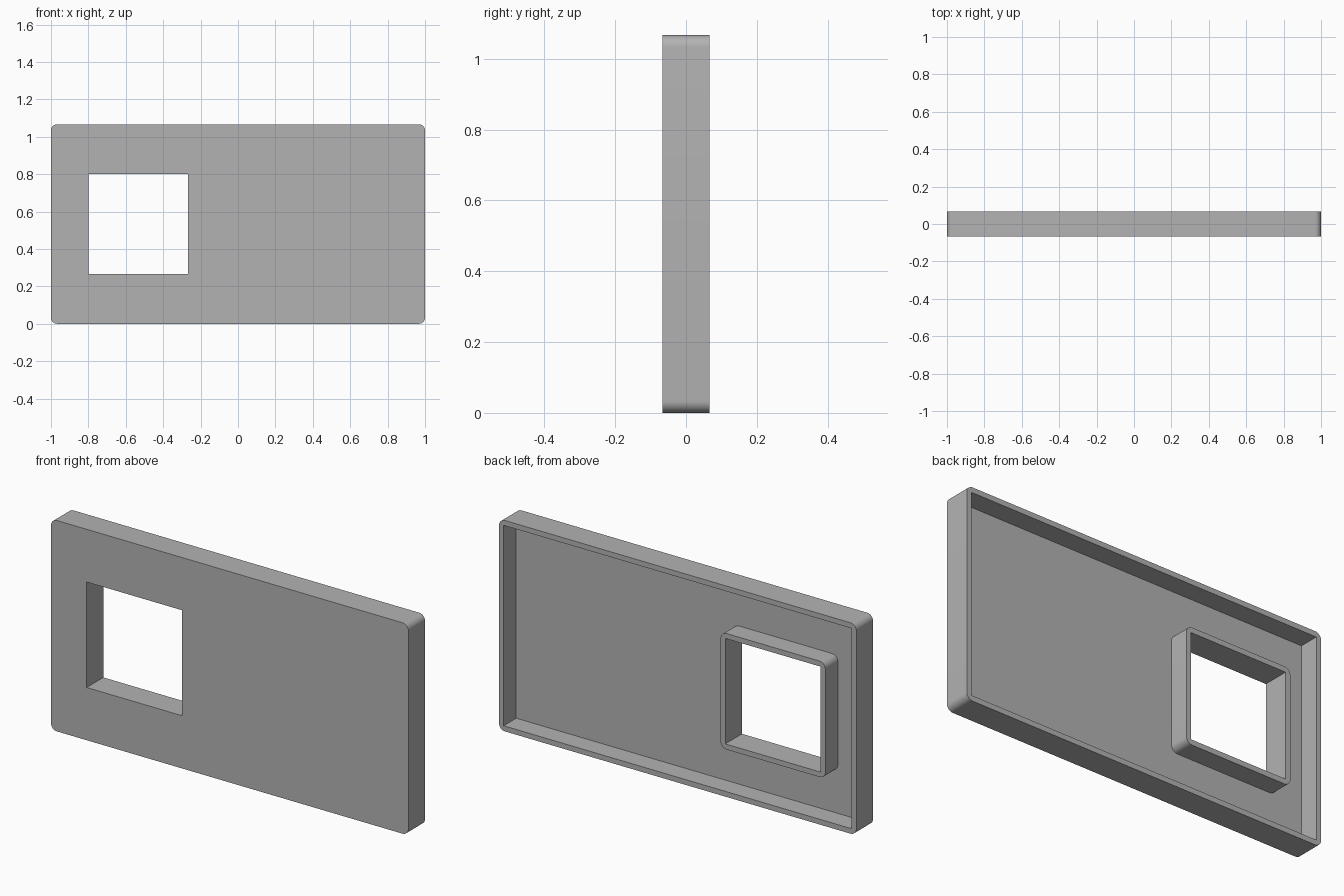
import bpy
import bmesh
import math

cube = bpy.data.objects.get("Cube")
if cube:
    bpy.data.objects.remove(cube, do_unlink=True)

U = 1 / 30                    # one design unit
WIDTH, DEPTH, HEIGHT = 60 * U, 4 * U, 32 * U
WALL, FLOOR, RADIUS = 0.8 * U, 1 * U, 1 * U
FRONT, BACK = -DEPTH / 2, DEPTH / 2
HOLE_X, HOLE_SIZE = -16 * U, 16 * U

grey = bpy.data.materials.new("plain_grey")
grey.use_nodes = True
colour = (0.45, 0.45, 0.45, 1)
grey.diffuse_color = colour
grey.node_tree.nodes["Principled BSDF"].inputs["Base Color"].default_value = colour


def block(name, cx, width, height, y0, y1, radius=0):
    """Upright block at mid height, with its four depth edges rounded."""
    bm = bmesh.new()
    bmesh.ops.create_cube(bm, size=1)
    for v in bm.verts:
        v.co.x = cx + v.co.x * width
        v.co.z = HEIGHT / 2 + v.co.z * height
        v.co.y = y0 if v.co.y < 0 else y1
    if radius:
        edges = [e for e in bm.edges
                 if abs(e.verts[0].co.y - e.verts[1].co.y) > 1e-5]
        bmesh.ops.bevel(bm, geom=edges, offset=radius, segments=8,
                        profile=0.5, affect='EDGES')
    bmesh.ops.recalc_face_normals(bm, faces=bm.faces)
    mesh = bpy.data.meshes.new(name)
    bm.to_mesh(mesh)
    bm.free()
    mesh.materials.append(grey)
    obj = bpy.data.objects.new(name, mesh)
    bpy.context.collection.objects.link(obj)
    return obj


# Outer panel, hollow recess, raised window frame and window opening
panel = block("cover_panel", 0, WIDTH, HEIGHT, FRONT, BACK, RADIUS)
recess = block("recess_cutter", 0, WIDTH - 2 * WALL, HEIGHT - 2 * WALL,
               FRONT + FLOOR, BACK + U)
frame_size = HOLE_SIZE + 2 * WALL
frame = block("window_frame", HOLE_X, frame_size, frame_size,
              FRONT + FLOOR / 2, BACK, RADIUS)
opening = block("window_cutter", HOLE_X, HOLE_SIZE, HOLE_SIZE,
                FRONT - U, BACK + U)

# Combine into one solid
bpy.ops.object.select_all(action='DESELECT')
bpy.context.view_layer.objects.active = panel
panel.select_set(True)
for tool, operation in ((recess, 'DIFFERENCE'), (frame, 'UNION'),
                        (opening, 'DIFFERENCE')):
    tool.hide_render = True
    mod = panel.modifiers.new(tool.name, 'BOOLEAN')
    mod.operation = operation
    mod.solver = 'EXACT'
    mod.object = tool
    bpy.ops.object.modifier_apply(modifier=mod.name)
    bpy.data.objects.remove(tool, do_unlink=True)

bpy.ops.object.shade_smooth_by_angle(angle=math.radians(30))
